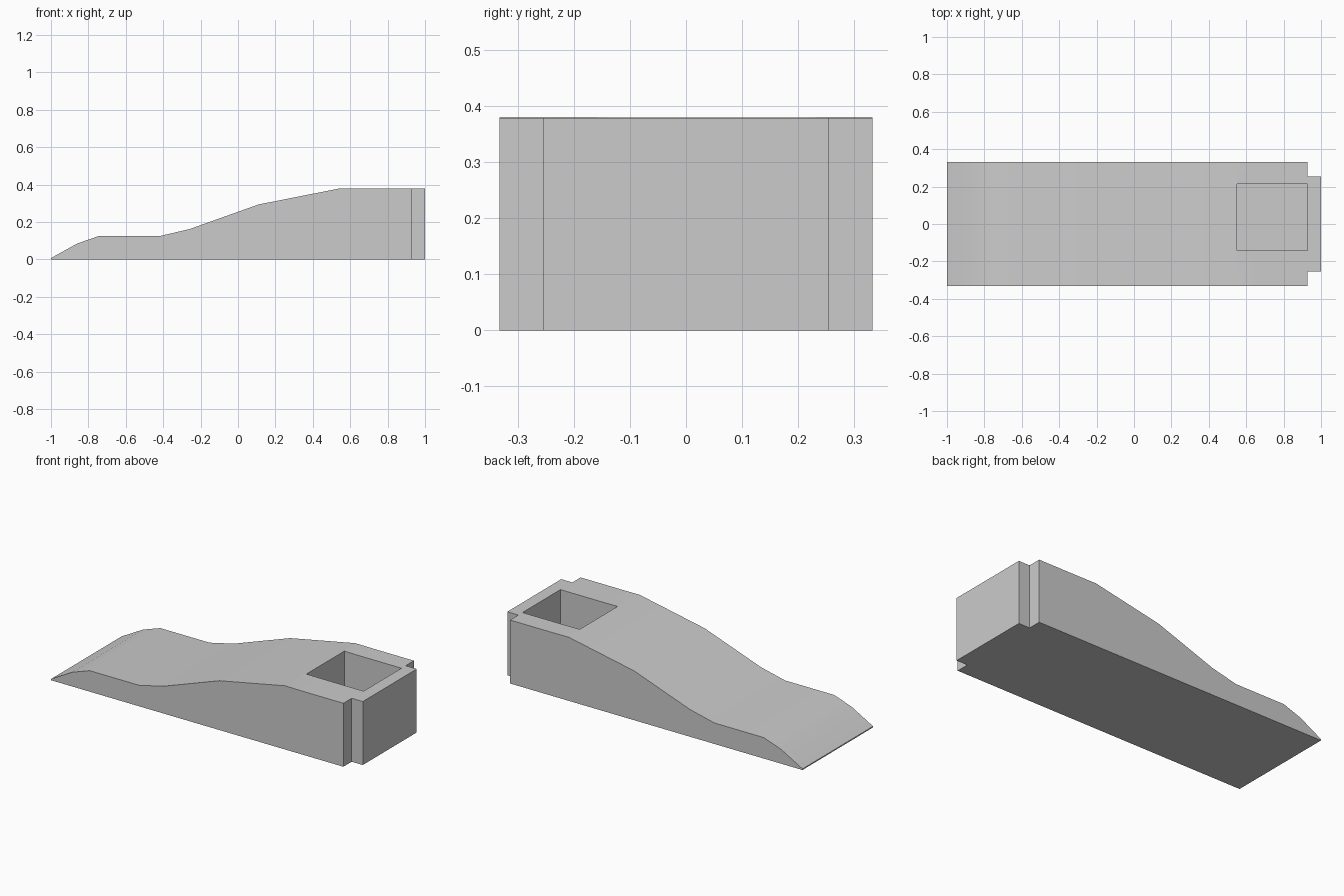
import bpy
import bmesh
import math
from mathutils import Matrix, Vector

default_cube = bpy.data.objects.get("Cube")
if default_cube:
    bpy.data.objects.remove(default_cube, do_unlink=True)

grey = bpy.data.materials.new("light_grey")
grey.use_nodes = True
colour = (0.6, 0.6, 0.6, 1)
grey.diffuse_color = colour
grey.node_tree.nodes["Principled BSDF"].inputs["Base Color"].default_value = colour


def make_object(name, bm):
    bmesh.ops.recalc_face_normals(bm, faces=bm.faces[:])
    mesh = bpy.data.meshes.new(name)
    bm.to_mesh(mesh)
    bm.free()
    obj = bpy.data.objects.new(name, mesh)
    bpy.context.collection.objects.link(obj)
    mesh.materials.append(grey)
    return obj


def make_prism(name, profile, half_width):
    """Extrude an x-z profile across the width."""
    bm = bmesh.new()
    face = bm.faces.new([bm.verts.new((x, -half_width, z)) for x, z in profile])
    extruded = bmesh.ops.extrude_face_region(bm, geom=[face])["geom"]
    verts = [v for v in extruded if isinstance(v, bmesh.types.BMVert)]
    bmesh.ops.translate(bm, verts=verts, vec=(0, 2 * half_width, 0))
    return make_object(name, bm)


def make_box(name, low, high):
    low, high = Vector(low), Vector(high)
    bm = bmesh.new()
    matrix = Matrix.Translation((low + high) / 2) @ Matrix.Diagonal((*(high - low), 1))
    bmesh.ops.create_cube(bm, size=1, matrix=matrix)
    return make_object(name, bm)


def cut(target, cutter):
    cutter.hide_render = True
    mod = target.modifiers.new(cutter.name, "BOOLEAN")
    mod.operation = "DIFFERENCE"
    mod.solver = "EXACT"
    mod.object = cutter
    bpy.ops.object.modifier_apply(modifier=mod.name)
    bpy.data.objects.remove(cutter, do_unlink=True)


# Wedge body with a wavy top
profile = [(-1, 0), (-1, 0.007), (-0.86, 0.085), (-0.745, 0.125), (-0.42, 0.125),
           (-0.26, 0.162), (0.11, 0.294), (0.54, 0.379), (0.65, 0.378),
           (1, 0.378), (1, 0)]
body = make_prism("wedge_body", profile, 0.332)
bpy.ops.object.select_all(action="DESELECT")
body.select_set(True)
bpy.context.view_layer.objects.active = body

# Square pocket in the thick end
cut(body, make_box("pocket_cutter", (0.55, -0.142, 0.06), (0.927, 0.215, 0.6)))

# Notches at the two end corners
for side in (-1, 1):
    low, high = sorted((side * 0.254, side * 0.5))
    cut(body, make_box("notch_cutter", (0.927, low, -0.2), (1.2, high, 0.6)))

bpy.ops.object.shade_smooth_by_angle(angle=math.radians(25))
